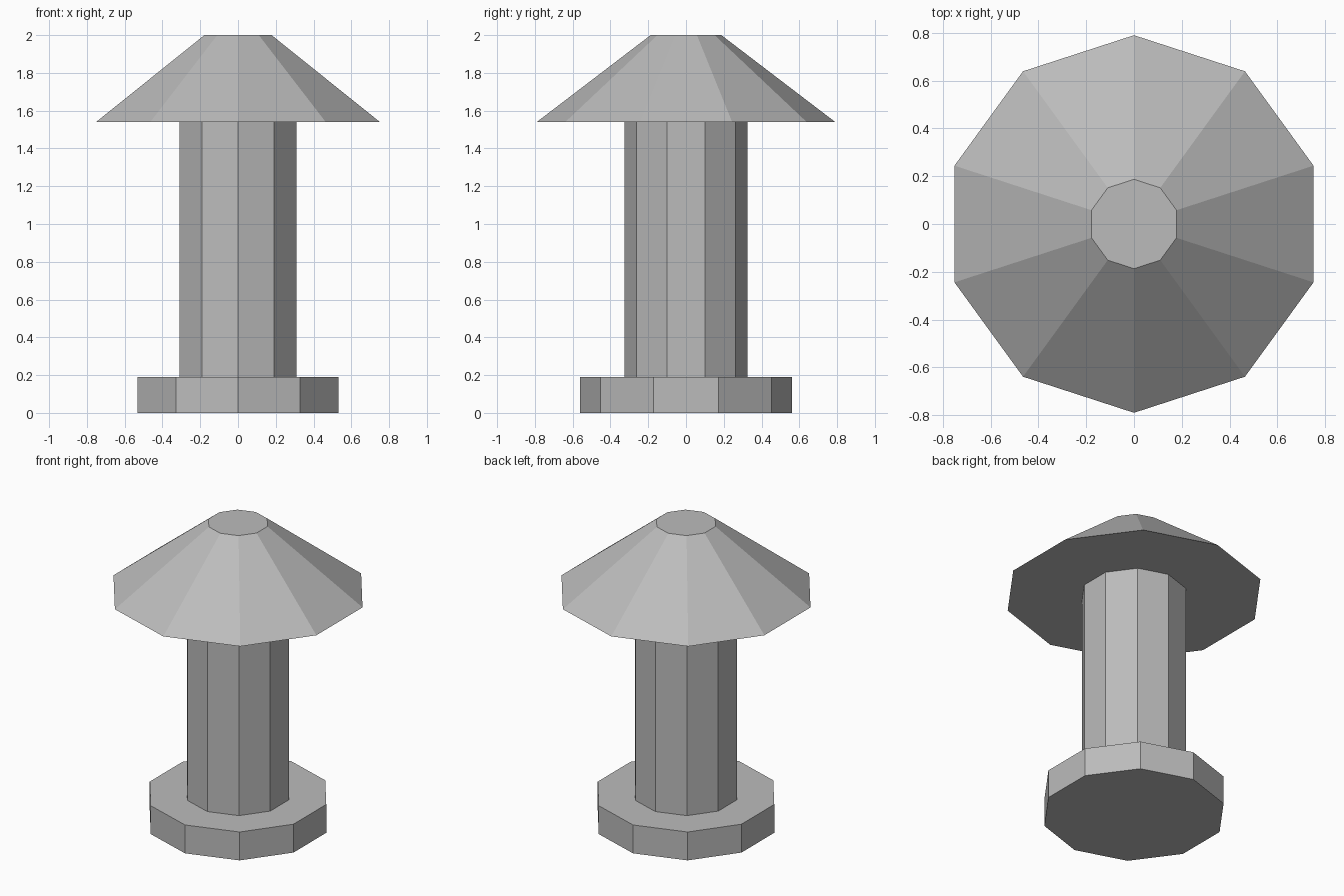
import bpy
import bmesh
import math

if "Cube" in bpy.data.objects:
    bpy.data.objects.remove(bpy.data.objects["Cube"])

SIDES = 10

stone = bpy.data.materials.new("plain_grey")
stone.diffuse_color = (0.5, 0.5, 0.5, 1)
stone.use_nodes = True
stone.node_tree.nodes["Principled BSDF"].inputs["Base Color"].default_value = stone.diffuse_color


def prism(name, z0, z1, r0, r1):
    """Closed ten-sided frustum with a corner pointing along y."""
    bm = bmesh.new()
    rings = []
    for z, r in ((z0, r0), (z1, r1)):
        angles = [math.pi / 2 + i * math.tau / SIDES for i in range(SIDES)]
        rings.append([bm.verts.new((r * math.cos(a), r * math.sin(a), z)) for a in angles])
    low, high = rings
    bm.faces.new(low[::-1])
    bm.faces.new(high)
    for i in range(SIDES):
        j = (i + 1) % SIDES
        bm.faces.new((low[i], low[j], high[j], high[i]))
    mesh = bpy.data.meshes.new(name)
    bm.to_mesh(mesh)
    bm.free()
    mesh.materials.append(stone)
    obj = bpy.data.objects.new(name, mesh)
    bpy.context.collection.objects.link(obj)
    return obj


# Foot slab, shaft and flared cap
prism("base", 0, 0.19, 0.56, 0.56)
prism("column", 0.19, 1.54, 0.325, 0.325)
prism("cap", 1.54, 2.0, 0.79, 0.187)
